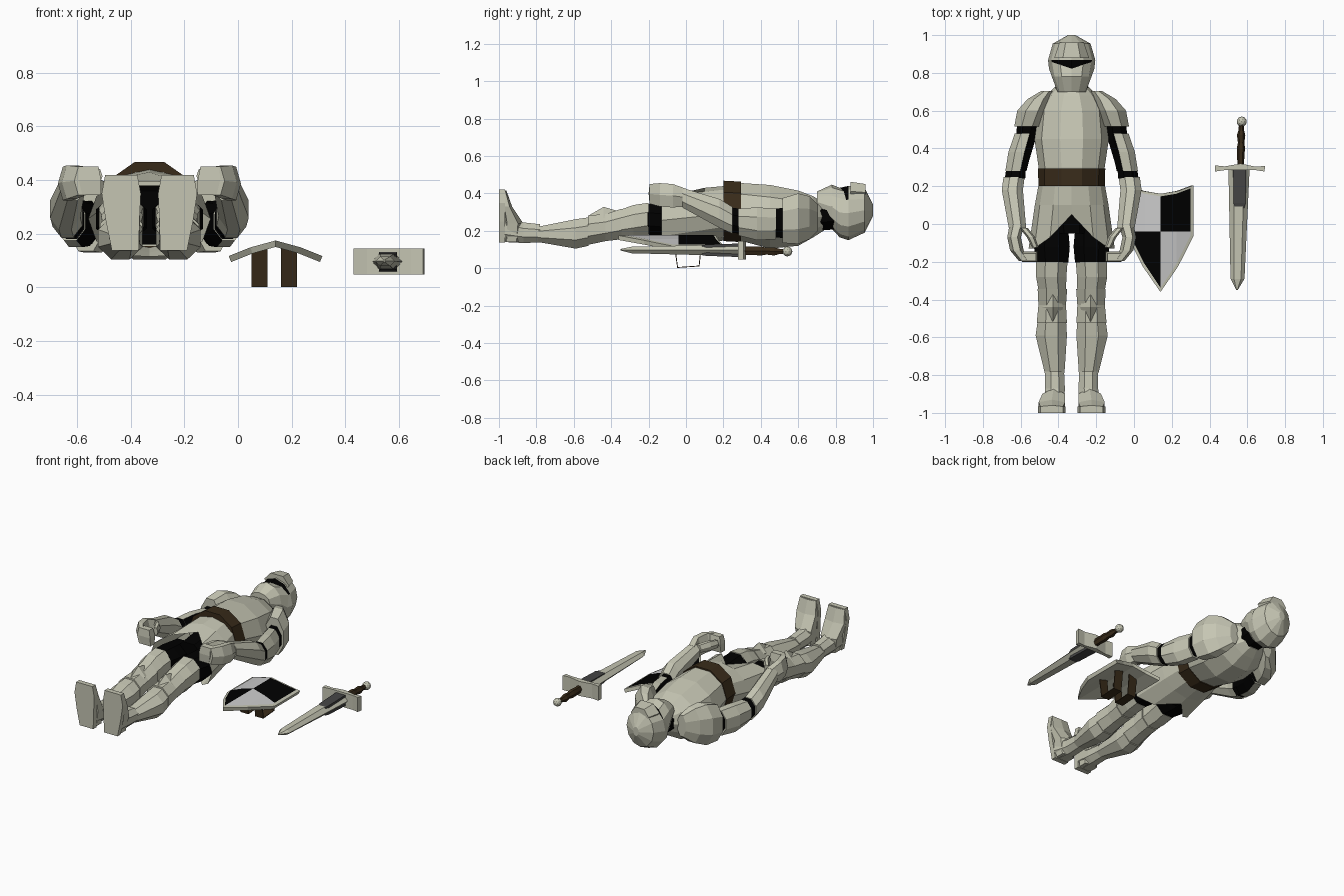
import bpy, bmesh, math
from mathutils import Vector

if "Cube" in bpy.data.objects:
    bpy.data.objects.remove(bpy.data.objects["Cube"])


def material(name, rgb):
    m = bpy.data.materials.new(name)
    m.diffuse_color = (*rgb, 1)
    m.use_nodes = True
    m.node_tree.nodes["Principled BSDF"].inputs["Base Color"].default_value = m.diffuse_color
    return m


STEEL = material("steel", (0.56, 0.56, 0.45))
BLACK = material("black_mail", (0.0, 0.0, 0.0))
BROWN = material("leather", (0.04, 0.024, 0.01))
WHITE = material("white_paint", (1.0, 1.0, 0.99))
DARK = material("dark_steel", (0.06, 0.06, 0.06))
BODY_X = -0.33


def finish(name, bm, mats):
    bmesh.ops.recalc_face_normals(bm, faces=bm.faces)
    me = bpy.data.meshes.new(name)
    bm.to_mesh(me)
    bm.free()
    for m in mats:
        me.materials.append(m)
    ob = bpy.data.objects.new(name, me)
    bpy.context.collection.objects.link(ob)
    return ob


def loft(name, rings, mat=STEEL, n=8, phase=0.5, side=1, ox=BODY_X, axis="Y",
         dark=None, warp=None, cap=True):
    """Rings are (station, x offset, half width, low, high); axis Y measures low/high in z, axis Z in y."""
    bm = bmesh.new()
    angles = [(k + phase) * math.tau / n for k in range(n)]
    ms = max(math.sin(a) for a in angles)
    mc = max(math.cos(a) for a in angles)
    loops = []
    for st, dx, rx, lo, hi in rings:
        loop = []
        for a in angles:
            x = ox + side * (dx + rx * math.sin(a) / ms)
            d = (lo + hi) / 2 + (hi - lo) / 2 * math.cos(a) / mc
            p = Vector((x, st, d) if axis == "Y" else (x, d, st))
            loop.append(bm.verts.new(warp(p) if warp else p))
        loops.append(loop)
    for i in range(len(loops) - 1):
        for k in range(n):
            j = (k + 1) % n
            f = bm.faces.new((loops[i][k], loops[i][j], loops[i + 1][j], loops[i + 1][k]))
            if dark and dark(i, (k + phase + 0.5) * math.tau / n):
                f.material_index = 1
    if cap:
        bm.faces.new(loops[0])
        bm.faces.new(loops[-1])
    return finish(name, bm, [mat, BLACK])


def prism(name, outline, z0, z1, mat):
    bm = bmesh.new()
    f = bm.faces.new([bm.verts.new((x, y, z0)) for x, y in outline])
    r = bmesh.ops.extrude_face_region(bm, geom=[f])
    for v in r["geom"]:
        if isinstance(v, bmesh.types.BMVert):
            v.co.z = z1
    return finish(name, bm, [mat])


# head: helmet with black crescent eye slit, brow plate, neck
def slit_curve(p):
    if .80 < p.y < .85 and p.z > .3:
        p.y += .035 * min(1, abs(p.x - BODY_X) / .1)
    return p


loft("helmet", [(1.0, 0, .02, .28, .34), (.955, 0, .10, .19, .43), (.868, 0, .125, .15, .44),
                (.822, 0, .12, .165, .43), (.78, 0, .105, .21, .447), (.70, 0, .075, .30, .41)],
     n=12, phase=0, warp=slit_curve, dark=lambda i, a: i == 2 and math.cos(a) > 0.5)
loft("visor_brow", [(.96, 0, .065, .36, .45), (.88, 0, .092, .36, .462)], n=6)
loft("neck", [(.82, 0, .09, .21, .36), (.70, 0, .085, .20, .35)], BLACK)

# torso plate, belt, skirt with V opening, mail below
loft("torso_plate", [(.735, 0, .08, .20, .35), (.68, 0, .135, .165, .385), (.60, 0, .18, .12, .415),
                     (.45, 0, .197, .105, .445), (.30, 0, .175, .145, .455), (.20, 0, .17, .155, .43)], n=10)
loft("belt", [(.295, 0, .178, .14, .463), (.20, 0, .176, .145, .468)], BROWN, n=10)


def skirt_edge(p):
    if p.y < 0:
        dx = abs(p.x - BODY_X)
        p.y += .18 * (1 - min(1, dx / .17))
        p.z = .25 + (p.z - .25) * (1 + 1.06 * dx)
    return p


loft("skirt_plate", [(.21, 0, .175, .15, .44), (.10, 0, .195, .13, .43), (-.13, 0, .228, .115, .395)],
     n=12, phase=0, warp=skirt_edge, cap=False)
loft("pelvis_mail", [(.13, 0, .11, .16, .38), (-.05, 0, .10, .16, .36)], BLACK)

for s, tag in ((-1, "_right"), (1, "_left")):
    # leg
    loft("thigh_mail" + tag, [(.02, .098, .075, .175, .33), (-.12, .105, .095, .17, .34),
                              (-.205, .103, .085, .18, .345)], BLACK, side=s)
    loft("thigh_plate" + tag, [(-.2, .105, .083, .178, .35), (-.28, .108, .08, .165, .338),
                               (-.36, .102, .072, .16, .31)], side=s)
    loft("knee_plate" + tag, [(-.345, .102, .078, .155, .318), (-.43, .103, .073, .145, .29),
                              (-.525, .105, .08, .125, .282)], side=s)
    loft("knee_cap" + tag, [(-.36, .10, .03, .25, .305), (-.44, .10, .055, .21, .328),
                            (-.515, .10, .03, .22, .285)], n=4, phase=0, side=s)
    loft("shin_plate" + tag, [(-.52, .105, .076, .12, .272), (-.59, .108, .083, .105, .262),
                              (-.79, .09, .052, .14, .222)], side=s)
    loft("ankle" + tag, [(-.78, .09, .05, .138, .235), (-.87, .088, .052, .135, .245),
                         (-.97, .095, .055, .14, .28)], side=s)
    loft("foot" + tag, [(.14, .09, .045, -.985, -.88), (.24, .095, .06, -.985, -.87),
                        (.33, .105, .07, -.985, -.93), (.415, .105, .06, -.985, -.96)],
         n=6, phase=0, side=s, axis="Z")
    loft("sole" + tag, [(.138, .09, .05, -1, -.967), (.25, .10, .063, -1, -.967),
                        (.35, .105, .073, -1, -.967), (.42, .105, .06, -1, -.967)],
         n=4, side=s, axis="Z")

    # arm
    loft("shoulder_plate" + tag, [(.705, .13, .03, .20, .34), (.66, .175, .06, .155, .385),
                                  (.60, .21, .078, .13, .40), (.515, .237, .067, .135, .375)], side=s)
    loft("arm_mail" + tag, [(.58, .23, .055, .16, .33), (.45, .243, .052, .165, .315),
                            (.28, .29, .048, .18, .31)], BLACK, side=s)
    loft("upper_arm_plate" + tag, [(.48, .245, .056, .155, .32), (.38, .275, .06, .15, .325),
                                   (.28, .295, .056, .175, .32)], side=s,
         dark=lambda i, a: math.sin(a) < -0.4)
    loft("elbow_mail" + tag, [(.29, .295, .052, .185, .318), (.24, .30, .054, .19, .325)], BLACK, side=s)
    loft("forearm_plate" + tag, [(.248, .305, .056, .185, .328), (.18, .314, .056, .215, .37),
                                 (-.02, .287, .046, .325, .43)], side=s)
    # curled hand
    loft("palm" + tag, [(.0, .288, .04, .33, .425), (-.07, .305, .036, .325, .45),
                        (-.14, .29, .036, .33, .455), (-.195, .25, .03, .345, .45)], n=6, side=s)
    loft("fingers" + tag, [(.345, .215, .035, -.195, -.155), (.40, .222, .042, -.2, -.145),
                           (.45, .225, .035, -.195, -.155)], n=4, side=s, axis="Z")
    loft("thumb" + tag, [(-.02, .255, .022, .38, .43), (-.07, .215, .022, .385, .445),
                         (-.125, .192, .017, .39, .44)], n=6, side=s)

# shield: ridged body, four painted quarters; columns are x, top, middle, low, z
SHIELD_X = .14
HALF = ((.09, .175, -.04, -.225, .15), (.17, .205, .08, -.065, .118))
COLS = [(-c[0], *c[1:]) for c in reversed(HALF)] + [(0, .16, -.04, -.36, .175)] + list(HALF)


def shield_skin(name, scale, lift, mats, pick):
    bm = bmesh.new()
    rows = []
    for dx, top, mid, low, z in COLS:
        rows.append([bm.verts.new((SHIELD_X + dx * scale, -.04 + (y + .04) * scale,
                                   .175 - (.175 - z) * scale + lift)) for y in (top, -.04, low)])
        if low > -.1:
            rows[-1][1].co.y = -.04
    for c in range(4):
        for r in range(2):
            f = bm.faces.new((rows[c][r], rows[c][r + 1], rows[c + 1][r + 1], rows[c + 1][r]))
            f.material_index = pick(c, r)
    return finish(name, bm, mats)


def thicken(ob, amount):
    m = ob.modifiers.new("thickness", "SOLIDIFY")
    m.thickness = amount
    m.offset = 0


thicken(shield_skin("shield_body", 1, -.012, [STEEL], lambda c, r: 0), .024)
shield_skin("shield_paint", .93, .004, [WHITE, BLACK], lambda c, r: int((c > 1) == (r == 0)))

# two arm straps behind the shield
for x in (.08, .19):
    bm = bmesh.new()
    path = ((-.065, .15), (-.045, .004), (.07, .012), (.085, .15))
    pairs = [[bm.verts.new((x + d, y, z)) for d in (-.03, .03)] for y, z in path]
    for a, b in zip(pairs, pairs[1:]):
        bm.faces.new((a[0], a[1], b[1], b[0]))
    thicken(finish("shield_strap", bm, [BROWN]), .006)

# sword: blade with dark fuller, guard, grip, pommel
loft("sword_blade", [(.29, 0, .056, .065, .128), (-.29, -.008, .037, .08, .115), (-.35, -.011, .004, .095, .103)],
     n=6, ox=.556)
loft("sword_fuller", [(.285, 0, .034, .06, .132), (.11, 0, .032, .066, .127), (.085, 0, .025, .07, .122)],
     DARK, n=4, ox=.559)
prism("sword_guard", [(.43, .278), (.43, .31), (.48, .305), (.565, .32), (.645, .303), (.695, .308),
                      (.69, .278), (.645, .285), (.48, .285)], .048, .145, STEEL)
loft("sword_grip", [(.31, 0, .017, .07, .115), (.37, 0, .02, .07, .115), (.40, .001, .022, .068, .116),
                    (.43, .002, .017, .073, .11), (.47, .002, .022, .068, .112), (.50, .003, .014, .076, .104),
                    (.53, .004, .014, .076, .104)], BROWN, n=6, ox=.565)
bm = bmesh.new()
bmesh.ops.create_icosphere(bm, subdivisions=2, radius=.027)
bmesh.ops.translate(bm, verts=bm.verts, vec=(.57, .542, .09))
finish("sword_pommel", bm, [STEEL])
